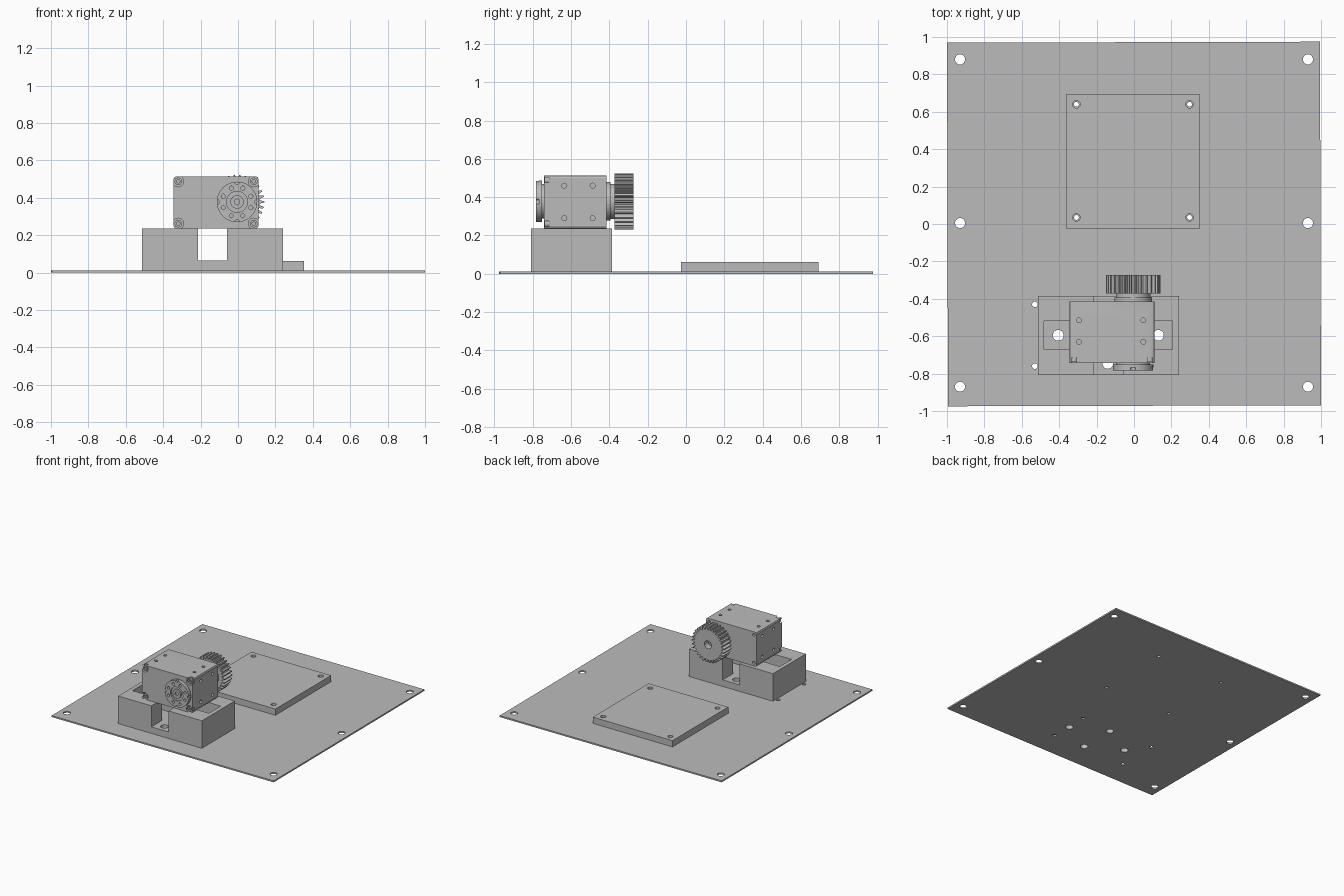
import bpy
import bmesh
from math import sin, cos, pi, radians
from mathutils import Matrix

cube = bpy.data.objects.get("Cube")
if cube:
    bpy.data.objects.remove(cube, do_unlink=True)

grey = bpy.data.materials.new("light grey")
grey.use_nodes = True
colour = (0.5, 0.5, 0.5, 1)
grey.diffuse_color = colour
grey.node_tree.nodes["Principled BSDF"].inputs["Base Color"].default_value = colour


def finish(name, bm):
    bmesh.ops.recalc_face_normals(bm, faces=bm.faces)
    mesh = bpy.data.meshes.new(name)
    bm.to_mesh(mesh)
    bm.free()
    mesh.materials.append(grey)
    obj = bpy.data.objects.new(name, mesh)
    bpy.context.collection.objects.link(obj)
    return obj


def box(name, x, y, z):
    """Box from (min, max) pairs."""
    bm = bmesh.new()
    bmesh.ops.create_cube(bm, size=1)
    for v in bm.verts:
        for i, (lo, hi) in enumerate((x, y, z)):
            v.co[i] = lo if v.co[i] < 0 else hi
    return finish(name, bm)


def cyl(name, axis, a, b, r, span, sides=32):
    """Cylinder along an axis; a and b are the centre on the other two axes."""
    bm = bmesh.new()
    lo, hi = span
    bmesh.ops.create_cone(bm, cap_ends=True, segments=sides, radius1=r,
                          radius2=r, depth=hi - lo)
    mid = (lo + hi) / 2
    turn = {"X": Matrix.Rotation(pi / 2, 4, "Y"),
            "Y": Matrix.Rotation(pi / 2, 4, "X"), "Z": Matrix()}[axis]
    place = {"X": (mid, a, b), "Y": (a, mid, b), "Z": (a, b, mid)}[axis]
    bmesh.ops.transform(bm, matrix=Matrix.Translation(place) @ turn, verts=bm.verts)
    return finish(name, bm)


def select(obj):
    bpy.ops.object.select_all(action="DESELECT")
    obj.select_set(True)
    bpy.context.view_layer.objects.active = obj


def cut(obj, cutters):
    select(obj)
    for c in cutters:
        mod = obj.modifiers.new("cut", "BOOLEAN")
        mod.operation = "DIFFERENCE"
        mod.solver = "EXACT"
        mod.object = c
        bpy.ops.object.modifier_apply(modifier=mod.name)
        bpy.data.objects.remove(c, do_unlink=True)


def smooth(obj):
    select(obj)
    bpy.ops.object.shade_smooth_by_angle(angle=radians(30))


def holes(xs, ys, r, span, axis="Z"):
    return [cyl("hole", axis, x, y, r, span, 20) for x in xs for y in ys]


def bolt_holes(span):
    """The four bolts that hold the block to the base."""
    return (holes((-0.405, 0.13), (-0.595,), 0.029, span)
            + holes((-0.14,), (-0.745, -0.447), 0.029, span))


TOP = 0.012
THROUGH = (-0.1, 0.2)

# Base sheet with edge, board and block holes
base = box("base_sheet", (-0.997, 0.997), (-0.972, 0.972), (0, TOP))
base.rotation_euler.z = 0.0027
cut(base, holes((-0.93, 0.93), (-0.87, 0.005, 0.88), 0.027, THROUGH)
    + holes((-0.308, 0.297), (0.035, 0.64), 0.013, THROUGH)
    + holes((-0.53, 0.135), (-0.76, -0.43), 0.015, THROUGH)
    + bolt_holes(THROUGH))

# Flat board
board = box("flat_board", (-0.363, 0.354), (-0.025, 0.692), (TOP, 0.063))
cut(board, holes((-0.308, 0.297), (0.035, 0.64), 0.02, THROUGH))
smooth(board)

# Mounting block with a through slot and a closed cross pocket
block = box("mounting_block", (-0.513, 0.241), (-0.808, -0.385), (TOP, 0.236))
cut(block, [box("slot", (-0.214, -0.06), (-1, 0), (0.065, 0.5)),
            box("pocket", (-0.481, 0.207), (-0.67, -0.518), (0.065, 0.5))]
    + bolt_holes(THROUGH))
smooth(block)

# Motor body, with chamfered long edges
X0, X1, Z0, Z1 = -0.345, 0.11, 0.236, 0.514
FRONT, BACK = -0.742, -0.415
CX, CZ = -0.005, 0.378
body = box("motor_body", (X0, X1), (FRONT, BACK), (Z0, Z1))
bm = bmesh.new()
bm.from_mesh(body.data)
long_edges = [e for e in bm.edges
              if abs(e.verts[0].co.y - e.verts[1].co.y) > 0.1]
bmesh.ops.bevel(bm, geom=long_edges, offset=0.014, segments=2,
                profile=0.5, affect="EDGES")
bm.to_mesh(body.data)
bm.free()

corners = [(x, z) for x in (X0 + 0.026, X1 - 0.026) for z in (Z0 + 0.026, Z1 - 0.026)]
cutters = [cyl("recess", "Y", x, z, 0.029, (FRONT - 0.1, FRONT + 0.028), 24)
           for x, z in corners]
# Threaded holes on the top, the ends and the back
cutters += holes((-0.295, 0.05), (-0.63, -0.515), 0.013, (Z1 - 0.02, Z1 + 0.1))
for span in ((X1 - 0.02, X1 + 0.1), (X0 - 0.1, X0 + 0.02)):
    cutters += holes((-0.635, -0.487), (0.29, 0.46), 0.013, span, "X")
cutters += holes((X0 + 0.026, X1 - 0.026), (Z0 + 0.026, Z1 - 0.026), 0.011,
                 (BACK - 0.02, BACK + 0.1), "Y")
# Fine seams behind the front cover and before the rear cover
for z in (Z0 + 0.016, Z1 - 0.016):
    for x in (X0, X1):
        cutters.append(box("seam", (x - 0.002, x + 0.002), (FRONT + 0.03, BACK + 0.1),
                           (z - 0.002, z + 0.002)))
cut(body, cutters)
smooth(body)

# Corner screws
for i, (x, z) in enumerate(corners):
    screw = cyl(f"corner_screw_{i + 1}", "Y", x, z, 0.02,
                (FRONT + 0.004, FRONT + 0.03), 24)
    cut(screw, [cyl("socket", "Y", x, z, 0.01, (FRONT - 0.1, FRONT + 0.016), 6)])
    smooth(screw)

# Front horn: boss, notched disc, hub ring and centre screw
boss = cyl("horn_boss", "Y", CX, CZ, 0.09, (-0.756, FRONT + 0.005), 48)
smooth(boss)
horn = cyl("front_horn", "Y", CX, CZ, 0.108, (-0.782, -0.752), 64)
cutters = [cyl("dish", "Y", CX, CZ, 0.056, (-0.9, -0.77), 40)]
for i in range(8):
    a = i * pi / 4 + pi / 8
    cutters.append(cyl("hole", "Y", CX + 0.08 * cos(a), CZ + 0.08 * sin(a), 0.011,
                       (-0.9, -0.74), 16))
for i in range(4):
    a = i * pi / 2
    cutters.append(cyl("notch", "Y", CX + 0.109 * cos(a), CZ + 0.109 * sin(a), 0.014,
                       (-0.9, -0.766), 16))
cut(horn, cutters)
smooth(horn)
hub = cyl("horn_hub", "Y", CX, CZ, 0.036, (-0.782, -0.765))
cut(hub, [cyl("socket", "Y", CX, CZ, 0.016, (-0.9, -0.773), 6)])
smooth(hub)

# Rear shaft flange in two steps
smooth(cyl("rear_flange", "Y", CX, CZ, 0.1, (BACK - 0.005, -0.393), 48))
smooth(cyl("rear_collar", "Y", CX, CZ, 0.092, (-0.395, -0.37), 48))

# Spur gear: extruded tooth profile with a bore
TEETH = 30
bm = bmesh.new()
ring = []
for i in range(TEETH):
    for t, r in ((-0.32, 0.122), (-0.22, 0.135), (-0.11, 0.146),
                 (0.11, 0.146), (0.22, 0.135), (0.32, 0.122)):
        a = (i + t) * 2 * pi / TEETH
        ring.append(bm.verts.new((CX + r * cos(a), -0.372, CZ + r * sin(a))))
face = bm.faces.new(ring)
side = bmesh.ops.extrude_face_region(bm, geom=[face])["geom"]
bmesh.ops.translate(bm, vec=(0, 0.098, 0),
                    verts=[v for v in side if isinstance(v, bmesh.types.BMVert)])
gear = finish("spur_gear", bm)
cut(gear, [cyl("bore", "Y", CX, CZ, 0.032, (-0.34, 0), 32)])
smooth(gear)
gear_screw = cyl("gear_screw", "Y", CX, CZ, 0.024, (-0.345, -0.315), 24)
cut(gear_screw, [cyl("socket", "Y", CX, CZ, 0.012, (-0.325, 0), 6)])
smooth(gear_screw)
